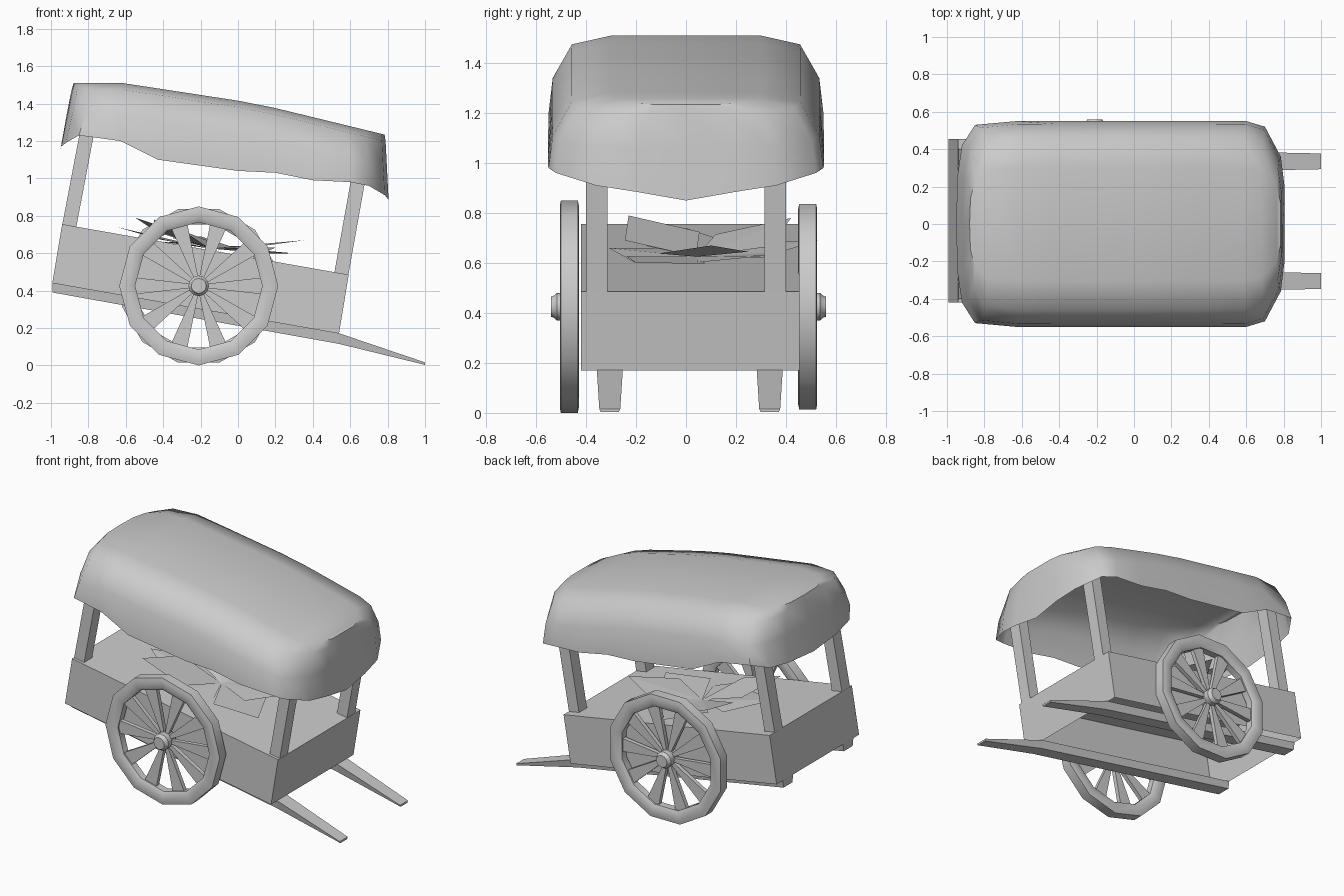
import bpy, bmesh, math
from mathutils import Vector

if "Cube" in bpy.data.objects:
    bpy.data.objects.remove(bpy.data.objects["Cube"])


def make(name, verts, faces, smooth=None):
    me = bpy.data.meshes.new(name)
    me.from_pydata([tuple(v) for v in verts], [], faces)
    bm = bmesh.new()
    bm.from_mesh(me)
    bmesh.ops.recalc_face_normals(bm, faces=bm.faces)
    bm.to_mesh(me)
    bm.free()
    ob = bpy.data.objects.new(name, me)
    bpy.context.collection.objects.link(ob)
    if smooth:
        bpy.ops.object.select_all(action='DESELECT')
        ob.select_set(True)
        bpy.context.view_layer.objects.active = ob
        bpy.ops.object.shade_smooth_by_angle(angle=math.radians(smooth))
    return ob


def slab(name, outline, y0, y1, skip=()):
    """Side outline (x, z) extruded from y0 to y1; skip leaves sides open."""
    n = len(outline)
    v = [(x, y, z) for y in (y0, y1) for x, z in outline]
    f = [list(range(n)), list(range(n, 2 * n))]
    f += [(i, (i + 1) % n, n + (i + 1) % n, n + i) for i in range(n) if i not in skip]
    return make(name, v, f)


def lathe(name, prof, cx, cz, n, phase, smooth, closed):
    """Profile (radius, y) turned about a y axis."""
    m = len(prof)
    v = []
    for k in range(n):
        a = phase + 2 * math.pi * k / n
        v += [(cx + r * math.cos(a), y, cz + r * math.sin(a)) for r, y in prof]
    f = []
    for k in range(n):
        q = (k + 1) % n
        for i in range(m if closed else m - 1):
            j = (i + 1) % m
            f.append((k * m + i, k * m + j, q * m + j, q * m + i))
    if not closed:
        f += [[k * m for k in range(n)], [k * m + m - 1 for k in range(n)]]
    return make(name, v, f, smooth)


# tilted box body, open underneath
slab("body", [(-0.94, 0.755), (0.592, 0.485), (0.54, 0.17), (-0.993, 0.44)], -0.42, 0.455, skip=(2,))

# long shafts with tapering handles
for side, yc in (("right", -0.305), ("left", 0.335)):
    stations = [(-0.993, 0.44, 0.39, 0.055), (0.54, 0.172, 0.115, 0.052), (1.0, 0.016, 0.003, 0.042)]
    v = []
    for x, zt, zb, w in stations:
        v += [(x, yc - w, zt), (x, yc + w, zt), (x, yc + w * 0.85, zb), (x, yc - w * 0.85, zb)]
    f = [(0, 1, 2, 3), (8, 9, 10, 11)]
    f += [(s + i, s + (i + 1) % 4, s + 4 + (i + 1) % 4, s + 4 + i) for s in (0, 4) for i in range(4)]
    make("shaft_" + side, v, f)

# canopy posts
for side, y in (("right", -0.4), ("left", 0.315)):
    slab("rear_post_" + side, [(-0.94, 0.75), (-0.865, 0.738), (-0.745, 1.37), (-0.82, 1.38)], y, y + 0.085)
    slab("front_post_" + side, [(0.515, 0.495), (0.59, 0.483), (0.70, 1.10), (0.625, 1.11)], y, y + 0.085)

# wheels: rim, tapered spokes, hub
CX, CZ = -0.21, 0.425
for side, yc, out, ph in (("right", -0.467, -1, 0.0), ("left", 0.487, 1, 0.26)):
    rim = [(0.34, -0.024), (0.34, 0.024), (0.365, 0.038), (0.405, 0.038),
           (0.425, 0.034), (0.425, -0.034), (0.405, -0.038), (0.365, -0.038)]
    lathe("rim_" + side, [(r, yc + y) for r, y in rim], CX, CZ, 12, ph, 50, True)
    hub = [(0.055, -0.03), (0.055, 0.05), (0.045, 0.06), (0.04, 0.073)]
    lathe("hub_" + side, [(r, yc + out * y) for r, y in hub], CX, CZ, 12, 0, 40, False)
    v, f = [], []
    for k in range(10):
        a = k * math.pi / 5
        d = Vector((math.cos(a), 0, math.sin(a)))
        t = Vector((-d.z, 0, d.x))
        o = Vector((CX, yc, CZ))
        b = len(v)
        for r, w in ((0.04, 0.011), (0.35, 0.046)):
            for sx, sy in ((-1, -1), (1, -1), (1, 1), (-1, 1)):
                v.append(o + d * r + t * w * sx + Vector((0, 0.014 * sy, 0)))
        f += [(b, b + 1, b + 2, b + 3), (b + 4, b + 5, b + 6, b + 7)]
        f += [(b + i, b + (i + 1) % 4, b + 4 + (i + 1) % 4, b + 4 + i) for i in range(4)]
    make("spokes_" + side, v, f)

# loose leaves lying on the bed
tips = [(-0.65, 0.0, 0.74), (0.36, 0.1, 0.67), (0.29, -0.2, 0.60), (-0.3, -0.31, 0.66),
        (-0.2, 0.53, 0.69), (-0.55, -0.23, 0.79), (-0.45, 0.42, 0.78), (0.2, 0.33, 0.63)]
v, f = [], []
for i, tip in enumerate(tips):
    c, p = Vector((-0.15, 0.04, 0.625)), Vector(tip)
    d = p - c
    s = Vector((-d.y, d.x, 0)).normalized() * 0.18
    s.z = -0.17 * s.x
    mid = c + d * 0.5 + Vector((0, 0, -0.012 + 0.006 * (i % 3)))
    b = len(v)
    v += [c, mid + s, p, mid - s]
    f += [(b, b + 1, b + 2), (b, b + 2, b + 3)]
make("leaves", v, f)

# cloth canopy: stacked rings following the plan (x, y, hem height)
half = [(-0.95, 0, 1.15), (-0.945, 0.25, 1.17), (-0.92, 0.42, 1.19), (-0.85, 0.53, 1.23),
        (-0.63, 0.55, 1.20), (-0.43, 0.552, 1.10), (0, 0.552, 1.04), (0.2, 0.552, 1.03),
        (0.4, 0.552, 0.99), (0.6, 0.55, 0.98), (0.7, 0.52, 0.96), (0.785, 0.36, 0.91),
        (0.805, 0.2, 0.885), (0.805, 0, 0.85)]
plan = half + [(x, -y, h) for x, y, h in half[-2:0:-1]]
N = len(plan)


def top_z(x):
    pts = [(-1, 1.51), (-0.62, 1.51), (0.1, 1.40), (0.8, 1.23)]
    for (a, za), (b, zb) in zip(pts, pts[1:]):
        if x <= b:
            return za + (zb - za) * (x - a) / (b - a)
    return pts[-1][1]


v = [Vector(p) for p in plan]
for sx, sy, drop, rear in ((0.99, 0.97, 0.17, 0.025), (0.982, 0.83, 0.035, 0.045), (0.976, 0.55, 0.0, 0.05)):
    for x, y, h in plan:
        X = -0.075 + (x + 0.075) * sx + (rear if x < -0.8 else 0)
        v.append(Vector((X, y * sy, top_z(X) - drop)))
f = [(r * N + i, r * N + (i + 1) % N, (r + 1) * N + (i + 1) % N, (r + 1) * N + i)
     for r in range(3) for i in range(N)]
t, L = 3 * N, len(half) - 1
for i in range(L):
    q = [t + i, t + i + 1, t + (N - i - 1) % N, t + (N - i) % N]
    f.append(list(dict.fromkeys(q)))
make("canopy", v, f, 50)
